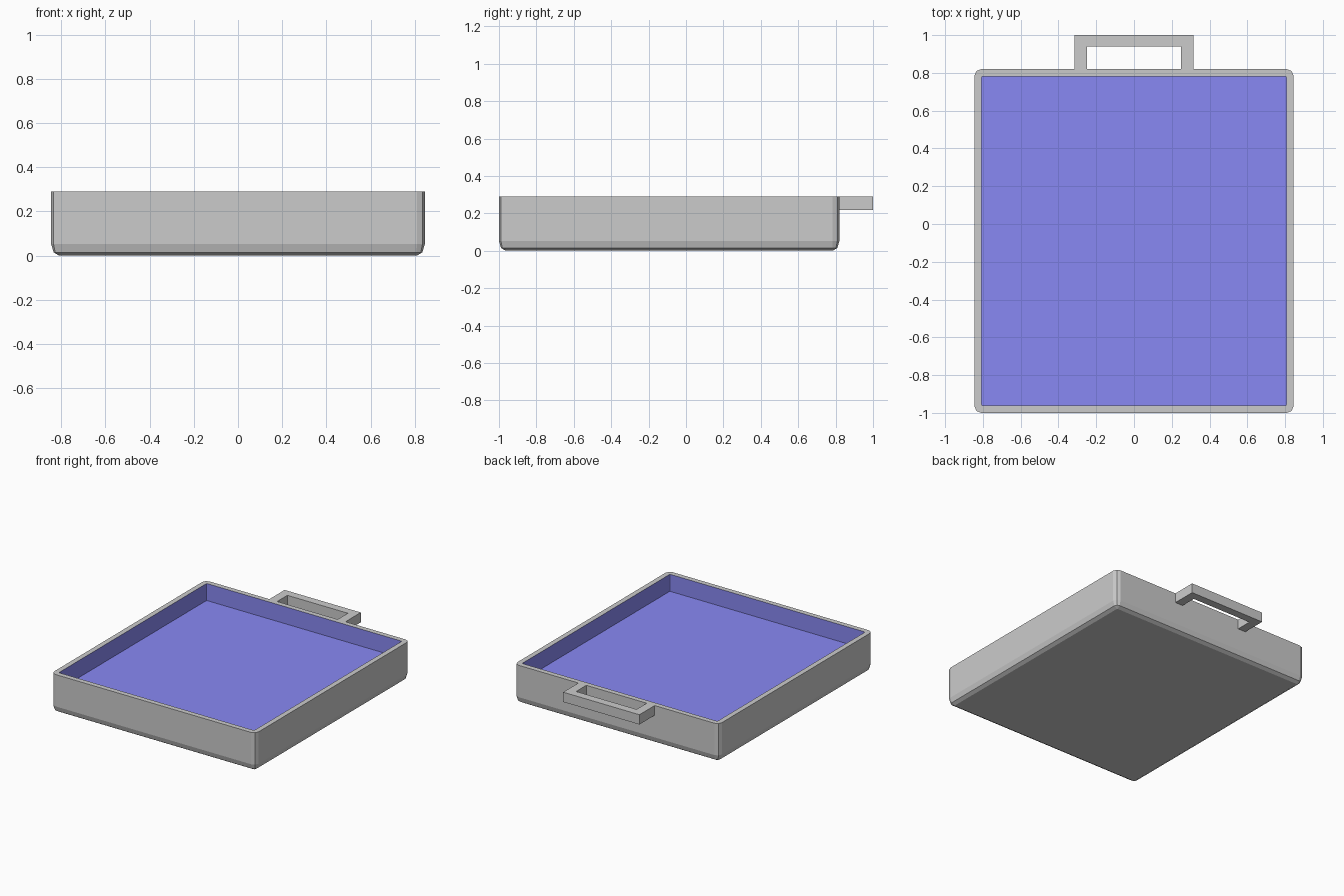
import bpy, bmesh
from math import cos, sin, pi

if "Cube" in bpy.data.objects:
    bpy.data.objects.remove(bpy.data.objects["Cube"])

W, Y0, Y1, H = 0.845, -1.0, 0.82, 0.29   # outer half width, front, back, height
WALL, FLOOR = 0.038, 0.163


def finish(name, bm, color=None):
    mesh = bpy.data.meshes.new(name)
    bm.to_mesh(mesh)
    bm.free()
    obj = bpy.data.objects.new(name, mesh)
    bpy.context.collection.objects.link(obj)
    if color:
        mat = bpy.data.materials.new(name + "_colour")
        mat.diffuse_color = color
        mat.use_nodes = True
        mat.node_tree.nodes["Principled BSDF"].inputs["Base Color"].default_value = mat.diffuse_color
        mesh.materials.append(mat)
    return obj


def ring(bm, inset, radius, z):
    """Rounded rectangle with two facets per corner."""
    x, lo, hi = W - inset - radius, Y0 + inset + radius, Y1 - inset - radius
    centres = [(x, hi), (-x, hi), (-x, lo), (x, lo)]
    return [bm.verts.new((cx + radius * cos((q + s / 2) * pi / 2),
                          cy + radius * sin((q + s / 2) * pi / 2), z))
            for q, (cx, cy) in enumerate(centres) for s in range(3)]


def loft(bm, profile):
    rings = [ring(bm, *p) for p in profile]
    for a, b in zip(rings, rings[1:]):
        for i in range(len(a)):
            j = (i + 1) % len(a)
            bm.faces.new((a[i], a[j], b[j], b[i]))
    return rings


# Tray outside: rounded bottom edge, walls and flat rim
bm = bmesh.new()
rings = loft(bm, [(0.036, 0.004, 0.0), (0.011, 0.026, 0.015), (0.0, 0.036, 0.052),
                  (0.0, 0.036, H), (WALL, 0.008, H)])
bm.faces.new(rings[0][::-1])
finish("tray_body", bm)

# Blue inside: walls and floor, closing the tray from the rim inwards
bm = bmesh.new()
rings = loft(bm, [(WALL, 0.008, H), (WALL, 0.008, FLOOR)])
bm.faces.new(rings[-1])
finish("tray_lining", bm, (0.25, 0.25, 0.9, 1.0))

# U-shaped handle on the back, flush with the rim
bm = bmesh.new()
outline = [(-0.315, Y1), (-0.25, Y1), (-0.25, 0.94), (0.25, 0.94),
           (0.25, Y1), (0.315, Y1), (0.315, 1.0), (-0.315, 1.0)]
base = bm.faces.new([bm.verts.new((x, y, 0.217)) for x, y in outline])
top = bmesh.ops.extrude_face_region(bm, geom=[base])["geom"]
bmesh.ops.translate(bm, vec=(0, 0, H - 0.217),
                    verts=[v for v in top if isinstance(v, bmesh.types.BMVert)])
bmesh.ops.recalc_face_normals(bm, faces=bm.faces)
finish("handle", bm)
